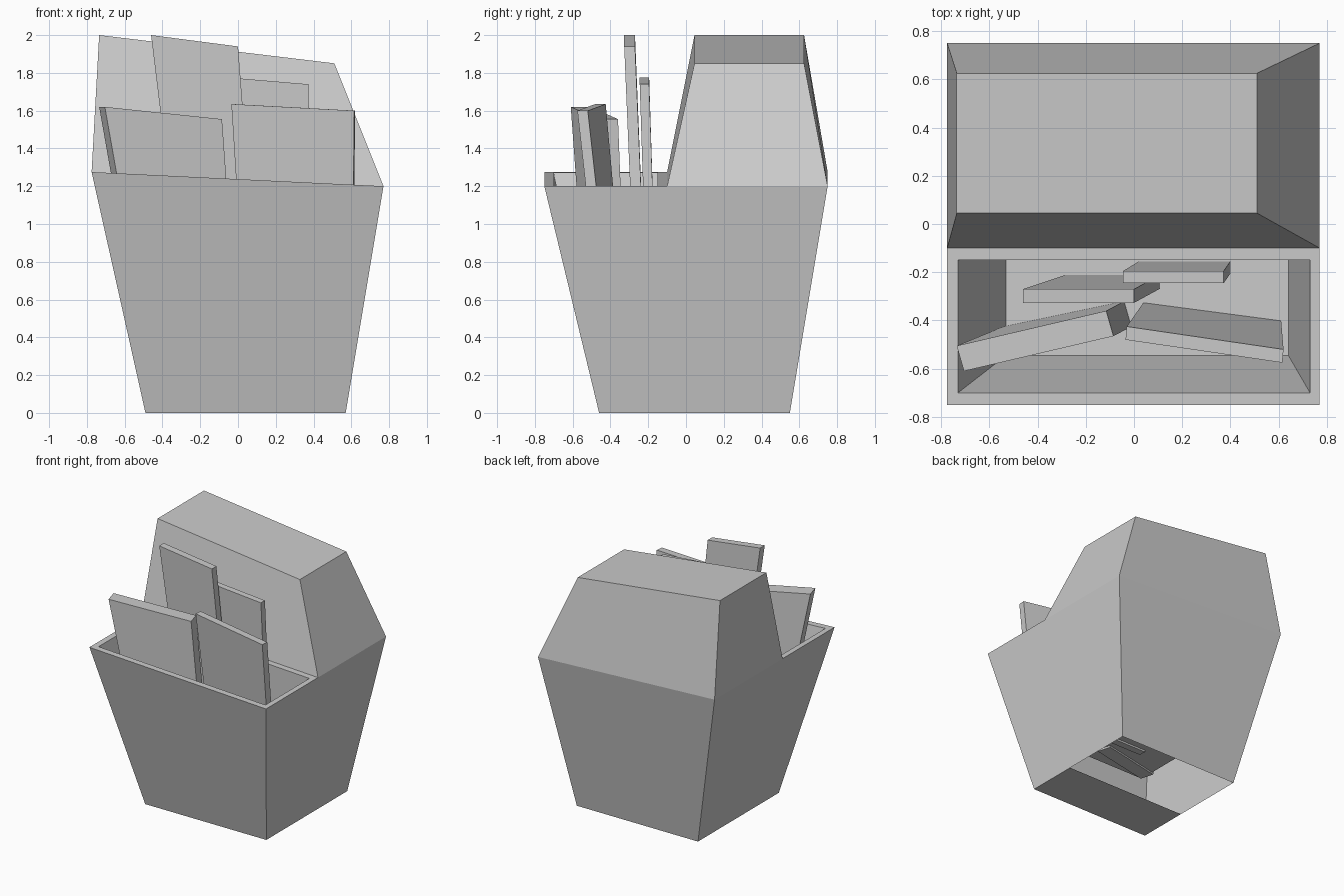
import bpy
import bmesh

cube = bpy.data.objects.get("Cube")
if cube:
    bpy.data.objects.remove(cube)

# One flat grey for everything
grey = bpy.data.materials.new("plain_grey")
grey.use_nodes = True
GREY = (0.6, 0.6, 0.6, 1)
grey.diffuse_color = GREY
grey.node_tree.nodes["Principled BSDF"].inputs["Base Color"].default_value = GREY


def rim_z(x):
    """Height of the sloping rim plane."""
    return 1.275 - 0.0485 * (x + 0.775)


def rect(x0, x1, y0, y1, height):
    """Rectangular ring of corners; height is a function of x."""
    return [(x, y, height(x)) for x, y in ((x0, y0), (x1, y0), (x1, y1), (x0, y1))]


def loft(name, rings, cap_start=True, cap_end=True, extra=None):
    """Join four-cornered rings into one flat-sided object."""
    bm = bmesh.new()
    loops = [[bm.verts.new(p) for p in ring] for ring in rings]
    for low, high in zip(loops, loops[1:]):
        for i in range(4):
            j = (i + 1) % 4
            bm.faces.new((low[i], low[j], high[j], high[i]))
    if cap_start:
        bm.faces.new(loops[0][::-1])
    if cap_end:
        bm.faces.new(loops[-1])
    if extra:
        extra(bm, loops)
    bmesh.ops.recalc_face_normals(bm, faces=bm.faces)
    mesh = bpy.data.meshes.new(name)
    bm.to_mesh(mesh)
    bm.free()
    mesh.materials.append(grey)
    obj = bpy.data.objects.new(name, mesh)
    bpy.context.collection.objects.link(obj)
    return obj


def bottom_strip(bm, loops):
    """Plate closing the front part of the open underside."""
    left, right = loops[0][0], loops[0][1]
    back = [bm.verts.new((v.co.x, -0.05, 0)) for v in (right, left)]
    bm.faces.new((right, left, back[1], back[0]))


# Tapered box with a sloping rim and a sunken front compartment
loft("box_body", [
    rect(-0.49, 0.57, -0.46, 0.55, lambda x: 0),
    rect(-0.775, 0.77, -0.75, 0.75, rim_z),
    rect(-0.73, 0.73, -0.70, -0.15, rim_z),
    rect(-0.53, 0.64, -0.545, -0.15, lambda x: 0.535),
], cap_start=False, extra=bottom_strip)

# Tapered lid block over the back of the box
loft("lid", [
    rect(-0.775, 0.77, -0.10, 0.75, rim_z),
    rect(-0.735, 0.51, 0.045, 0.625, lambda x: 2 - 0.12 * (x + 0.735)),
], cap_start=False)


def card(name, top_left, top_right, low_left, low_right, thick):
    """Slab from the corners of its back face and a thickness offset."""
    def ring(a, b):
        front = [(p[0] + thick[0], p[1] + thick[1], p[2]) for p in (a, b)]
        return [front[0], front[1], b, a]
    low = 0.52
    loft(name, [ring((*low_left, low), (*low_right, low)), ring(top_left, top_right)])


# Leaning cards standing in the compartment
card("front_right_card", (-0.735, -0.505, 1.62), (-0.115, -0.36, 1.555),
     (-0.54, -0.425), (-0.04, -0.32), (0.03, -0.105))
card("front_left_card", (-0.03, -0.425, 1.635), (0.62, -0.52, 1.6),
     (0.04, -0.325), (0.61, -0.40), (-0.005, -0.055))
card("tall_back_card", (-0.46, -0.27, 2.0), (0, -0.27, 1.94),
     (-0.28, -0.21), (0.11, -0.21), (0, -0.057))
card("short_back_card", (-0.045, -0.195, 1.775), (0.372, -0.195, 1.74),
     (0.02, -0.155), (0.40, -0.155), (0, -0.05))
